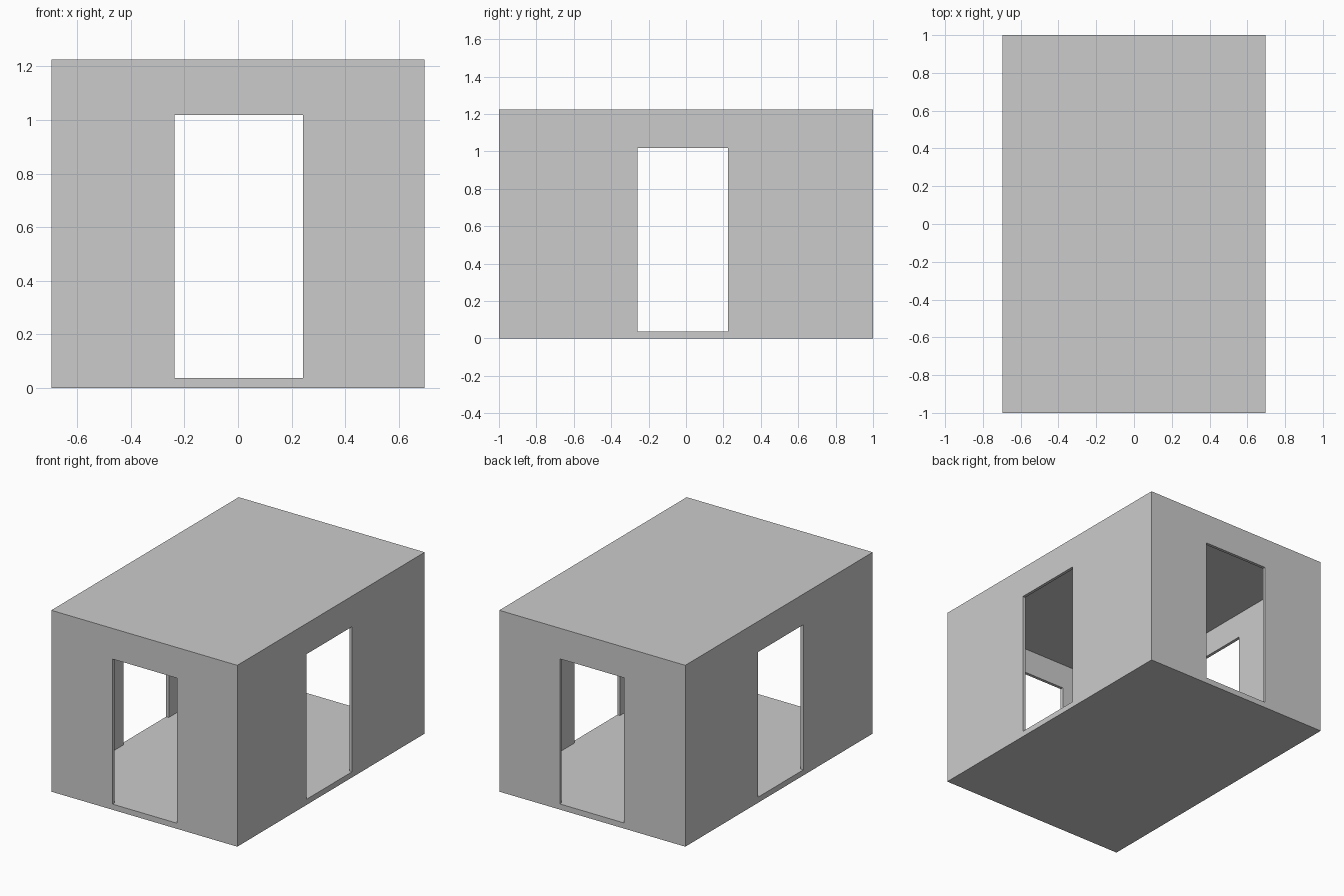
import bpy, bmesh
from itertools import product

if "Cube" in bpy.data.objects:
    bpy.data.objects.remove(bpy.data.objects["Cube"])

HX, HY, H = 0.695, 1.0, 1.225      # outer half sizes and height
WALL, SLAB = 0.02, 0.038           # wall thickness, floor / roof thickness
DOOR_TOP = 1.018


def box(name, lo, hi):
    """Axis-aligned box between two corners."""
    bm = bmesh.new()
    for p in product(*zip(lo, hi)):
        bm.verts.new(p)
    bmesh.ops.convex_hull(bm, input=bm.verts)
    bmesh.ops.dissolve_limit(bm, angle_limit=0.01, verts=bm.verts, edges=bm.edges)
    bmesh.ops.recalc_face_normals(bm, faces=bm.faces)
    mesh = bpy.data.meshes.new(name)
    bm.to_mesh(mesh)
    bm.free()
    obj = bpy.data.objects.new(name, mesh)
    bpy.context.collection.objects.link(obj)
    return obj


# room shell
room = box("room_shell", (-HX, -HY, 0), (HX, HY, H))

# hollow interior, then doorways running through opposite walls
cutters = [
    box("interior_cutter", (-HX + WALL, -HY + WALL, SLAB), (HX - WALL, HY - WALL, H - SLAB)),
    box("front_back_doorway_cutter", (-0.237, -1.2, SLAB), (0.243, 1.2, DOOR_TOP)),
    box("side_doorway_cutter", (-1.0, -0.26, SLAB), (1.0, 0.225, DOOR_TOP)),
]
bpy.context.view_layer.objects.active = room
for c in cutters:
    mod = room.modifiers.new(c.name, 'BOOLEAN')
    mod.operation = 'DIFFERENCE'
    mod.solver = 'EXACT'
    mod.object = c
    c.hide_render = True
    bpy.ops.object.modifier_apply(modifier=mod.name)
for c in cutters:
    bpy.data.objects.remove(c)
